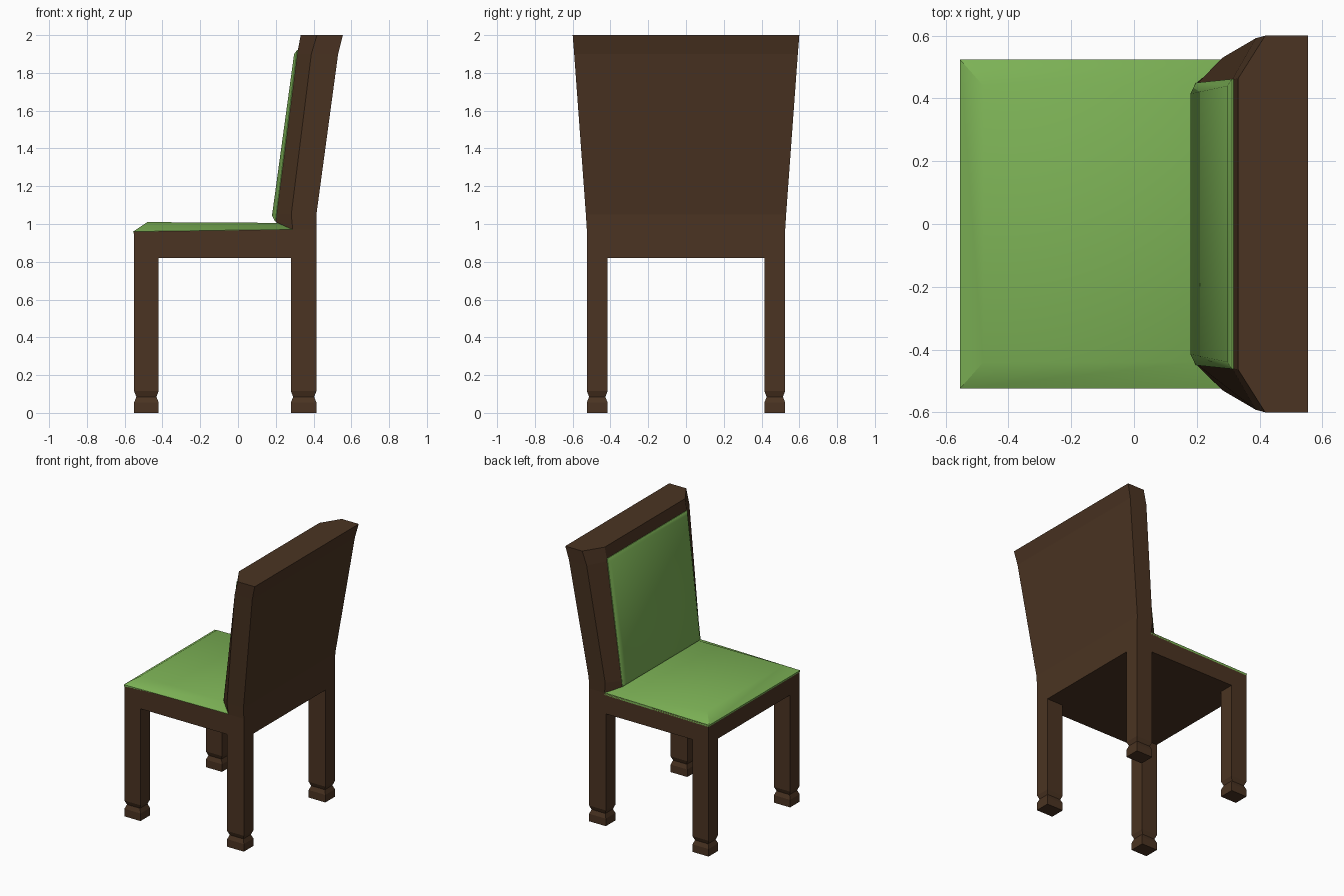
import bpy, bmesh, math

if "Cube" in bpy.data.objects:
    bpy.data.objects.remove(bpy.data.objects["Cube"])


def material(name, rgb):
    m = bpy.data.materials.new(name)
    m.diffuse_color = (*rgb, 1)
    m.use_nodes = True
    m.node_tree.nodes["Principled BSDF"].inputs["Base Color"].default_value = m.diffuse_color
    return m


wood = material("dark wood", (0.070, 0.034, 0.016))
fabric = material("green fabric", (0.205, 0.450, 0.093))


def loft(name, rings, mat, smooth=None):
    """Skin a closed solid through rings of equal point count."""
    bm = bmesh.new()
    loops = [[bm.verts.new(p) for p in ring] for ring in rings]
    for a, b in zip(loops, loops[1:]):
        n = len(a)
        for i in range(n):
            j = (i + 1) % n
            bm.faces.new((a[i], a[j], b[j], b[i]))
    bm.faces.new(loops[0])
    bm.faces.new(loops[-1])
    bmesh.ops.recalc_face_normals(bm, faces=bm.faces)
    me = bpy.data.meshes.new(name)
    bm.to_mesh(me)
    bm.free()
    me.materials.append(mat)
    ob = bpy.data.objects.new(name, me)
    bpy.context.collection.objects.link(ob)
    if smooth:
        bpy.ops.object.select_all(action='DESELECT')
        ob.select_set(True)
        bpy.context.view_layer.objects.active = ob
        bpy.ops.object.shade_smooth_by_angle(angle=math.radians(smooth))
    return ob


def rect(x0, x1, y0, y1, z0, z1):
    """Rectangle ring, z0 at the x0 end and z1 at the x1 end."""
    return [(x0, y0, z0), (x1, y0, z1), (x1, y1, z1), (x0, y1, z0)]


# Legs with a notched foot
for label, x0, x1 in (("front", -0.55, -0.42), ("back", 0.28, 0.415)):
    for side, y0, y1 in (("right", -0.525, -0.415), ("left", 0.415, 0.525)):
        rings = [rect(x0 + d, x1 - d, y0 + d, y1 - d, z, z)
                 for z, d in ((0, 0), (0.055, 0), (0.085, 0.012), (0.115, 0), (0.82, 0))]
        loft(f"{label}_leg_{side}", rings, wood)

# Seat frame
loft("seat_frame", [rect(-0.55, 0.415, -0.525, 0.525, 0.82, 0.82),
                    rect(-0.55, 0.415, -0.525, 0.525, 0.96, 0.972)], wood)

# Seat cushion with sloping edges
loft("seat_cushion", [rect(-0.55, 0.29, -0.525, 0.525, 0.945, 0.955),
                      rect(-0.555, 0.29, -0.525, 0.525, 0.96, 0.972),
                      rect(-0.48, 0.21, -0.44, 0.44, 1.01, 1.006)], fabric, 40)

# Backrest: chamfered section swept up and leaning back
# half width, rear x, side front x, front x, front half width, z, front z
rows = ((0.525, 0.415, 0.29, 0.20, 0.45, 0.97, 1.01),
        (0.530, 0.415, 0.282, 0.204, 0.45, 1.05, 1.05),
        (0.592, 0.530, 0.388, 0.313, 0.46, 1.90, 1.90),
        (0.600, 0.555, 0.418, 0.332, 0.464, 2.0, 2.0))
loft("backrest", [[(r, -w, z), (r, w, z), (s, w, z), (f, fw, fz), (f, -fw, fz), (s, -w, z)]
                  for w, r, s, f, fw, z, fz in rows], wood)

# Backrest cushion: plate with sloping edges
loft("back_cushion",
     [[(0.205, -0.45, 1.012), (0.205, 0.45, 1.012), (0.318, 0.462, 1.92), (0.318, -0.462, 1.92)],
      [(0.197, -0.45, 1.012), (0.197, 0.45, 1.012), (0.312, 0.462, 1.92), (0.312, -0.462, 1.92)],
      [(0.180, -0.415, 1.045), (0.180, 0.415, 1.045), (0.297, 0.44, 1.90), (0.297, -0.44, 1.90)]],
     fabric, 40)
